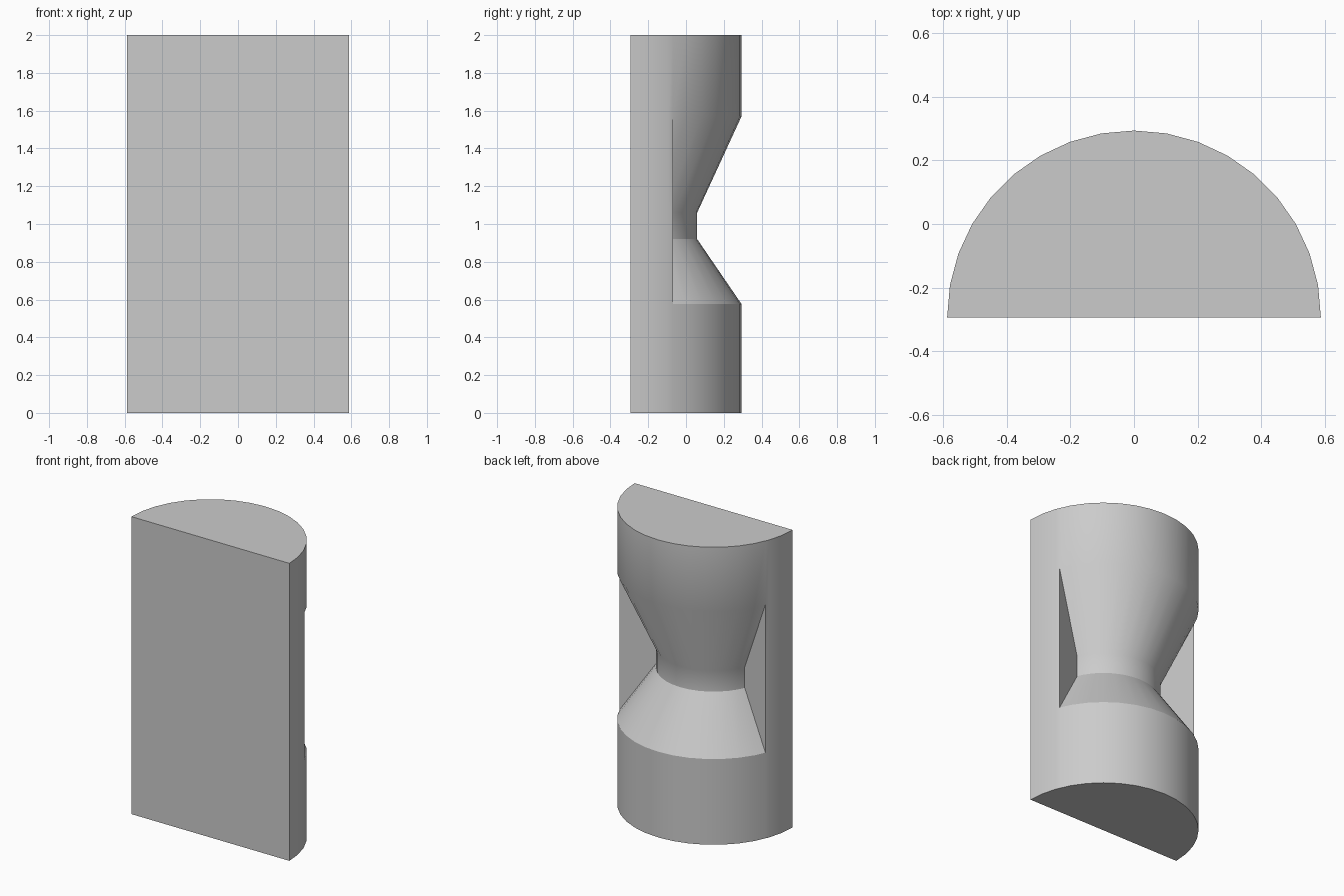
import bpy, bmesh
from math import sin, cos, radians

cube = bpy.data.objects.get("Cube")
if cube:
    bpy.data.objects.remove(cube)

R, WAIST, AXIS_Y = 0.588, 0.353, -0.294
STEP, CUT = 10, 22.5
LEVELS = [0, 0.576, 0.92, 1.06, 1.57, 2]
OUTER = [R] * len(LEVELS)
CARVED = [R, R, WAIST, WAIST, R, R]

grey = bpy.data.materials.new("plain_grey")
grey.use_nodes = True
grey.diffuse_color = (0.6, 0.6, 0.6, 1)
grey.node_tree.nodes["Principled BSDF"].inputs["Base Color"].default_value = (0.6, 0.6, 0.6, 1)

bm = bmesh.new()


def point(angle, radius, z):
    # cut angles that fall between facets sit on the facet's chord
    off = angle % STEP - STEP / 2
    r = radius * cos(radians(STEP / 2)) / cos(radians(off))
    a = radians(angle)
    return bm.verts.new((r * cos(a), AXIS_Y + r * sin(a), z))


def band(a0, a1, profile):
    for i in range(len(LEVELS) - 1):
        bm.faces.new([point(a, profile[j], LEVELS[j])
                      for a, j in ((a0, i), (a1, i), (a1, i + 1), (a0, i + 1))])


# Curved side, carved between the two cut angles, closed by the flat front
angles = sorted(list(range(0, 181, STEP)) + [CUT, 180 - CUT])
for a0, a1 in zip(angles, angles[1:]):
    band(a0, a1, CARVED if CUT <= a0 < 180 - CUT else OUTER)
band(180, 0, OUTER)

# Radial end walls of the carved groove
for a in (CUT, 180 - CUT):
    bm.faces.new([point(a, CARVED[j], LEVELS[j]) for j in (1, 2, 3, 4)]
                 + [point(a, R, LEVELS[j]) for j in (3, 2)])

# Top and bottom caps
for z in (LEVELS[0], LEVELS[-1]):
    bm.faces.new([point(a, R, z) for a in angles])

bmesh.ops.remove_doubles(bm, verts=bm.verts, dist=0.0005)
bmesh.ops.recalc_face_normals(bm, faces=bm.faces)

mesh = bpy.data.meshes.new("grooved_half_column")
bm.to_mesh(mesh)
bm.free()
mesh.materials.append(grey)
column = bpy.data.objects.new("grooved_half_column", mesh)
bpy.context.collection.objects.link(column)
bpy.context.view_layer.objects.active = column
column.select_set(True)
bpy.ops.object.shade_smooth_by_angle(angle=radians(30))
